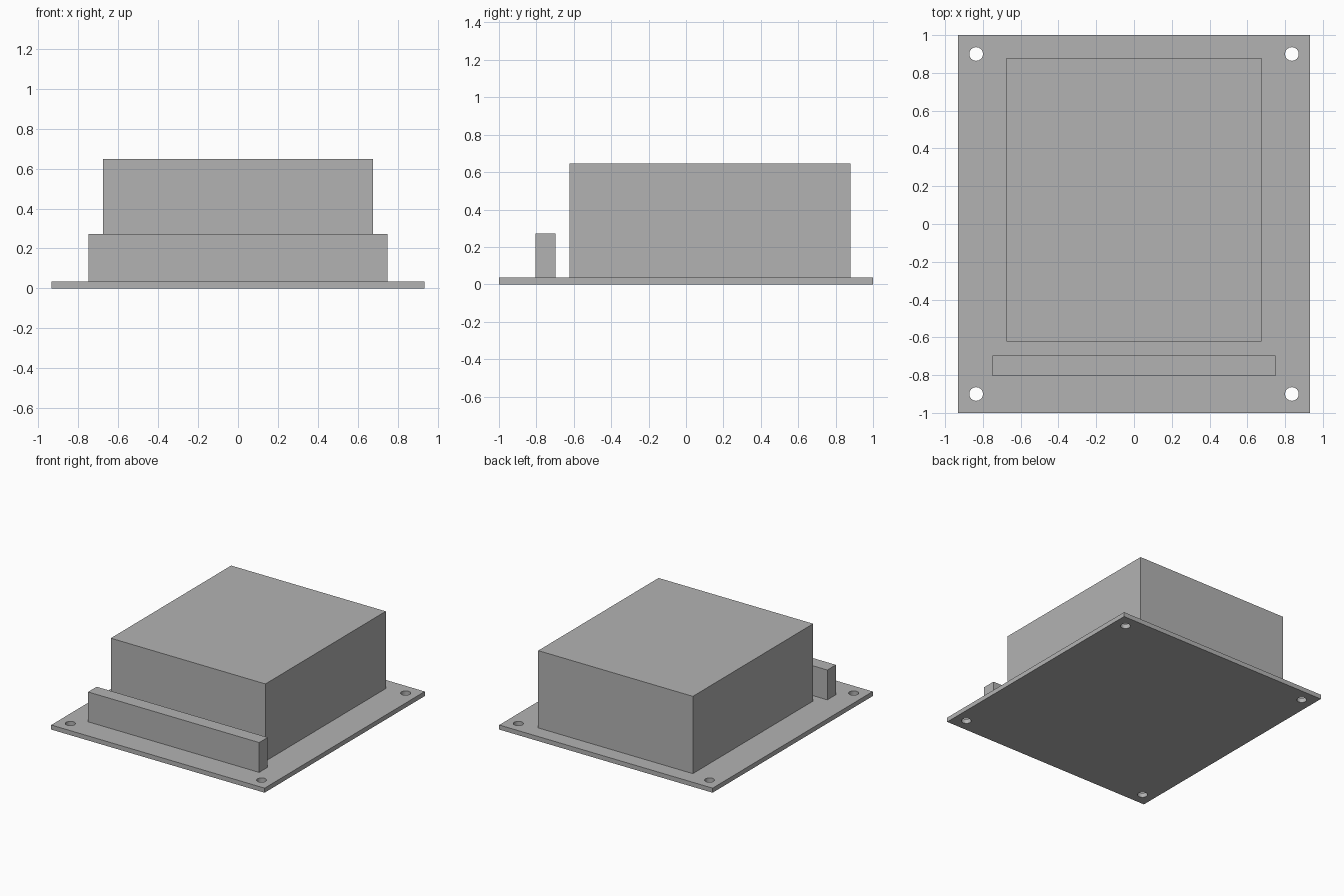
import bpy
import bmesh
from math import cos, sin, tau

cube = bpy.data.objects.get("Cube")
if cube:
    bpy.data.objects.remove(cube, do_unlink=True)

grey = bpy.data.materials.new("plain_grey")
grey.use_nodes = True
colour = (0.45, 0.45, 0.45, 1)
grey.diffuse_color = colour
grey.node_tree.nodes["Principled BSDF"].inputs["Base Color"].default_value = colour


def add_object(name, bm):
    bmesh.ops.recalc_face_normals(bm, faces=bm.faces[:])
    mesh = bpy.data.meshes.new(name)
    bm.to_mesh(mesh)
    bm.free()
    mesh.materials.append(grey)
    obj = bpy.data.objects.new(name, mesh)
    bpy.context.collection.objects.link(obj)
    return obj


def add_loop(bm, points, z):
    verts = [bm.verts.new((x, y, z)) for x, y in points]
    for a, b in zip(verts, verts[1:] + verts[:1]):
        bm.edges.new((a, b))


def rectangle(half_x, y0, y1):
    return [(-half_x, y0), (half_x, y0), (half_x, y1), (-half_x, y1)]


def circle(cx, cy, radius, sides=32):
    return [(cx + radius * cos(tau * i / sides), cy + radius * sin(tau * i / sides))
            for i in range(sides)]


def extruded(name, loops, z0, z1):
    """Fill an outline, leaving inner loops open, and raise it to a solid."""
    bm = bmesh.new()
    for points in loops:
        add_loop(bm, points, z0)
    bmesh.ops.triangle_fill(bm, edges=bm.edges[:], use_beauty=True, normal=(0, 0, 1))
    result = bmesh.ops.extrude_face_region(bm, geom=bm.faces[:], use_keep_orig=True)
    top = [g for g in result["geom"] if isinstance(g, bmesh.types.BMVert)]
    bmesh.ops.translate(bm, verts=top, vec=(0, 0, z1 - z0))
    return add_object(name, bm)


PLATE_TOP = 0.036

# Base plate with a mounting hole near each corner
holes = [circle(sx * 0.836, sy * 0.90, 0.036) for sx in (-1, 1) for sy in (-1, 1)]
extruded("base_plate", [rectangle(0.933, -1, 1)] + holes, 0, PLATE_TOP)

# Large housing block
extruded("housing", [rectangle(0.676, -0.623, 0.88)], PLATE_TOP, 0.647)

# Narrow bar along the front
extruded("front_bar", [rectangle(0.748, -0.804, -0.697)], PLATE_TOP, 0.272)
